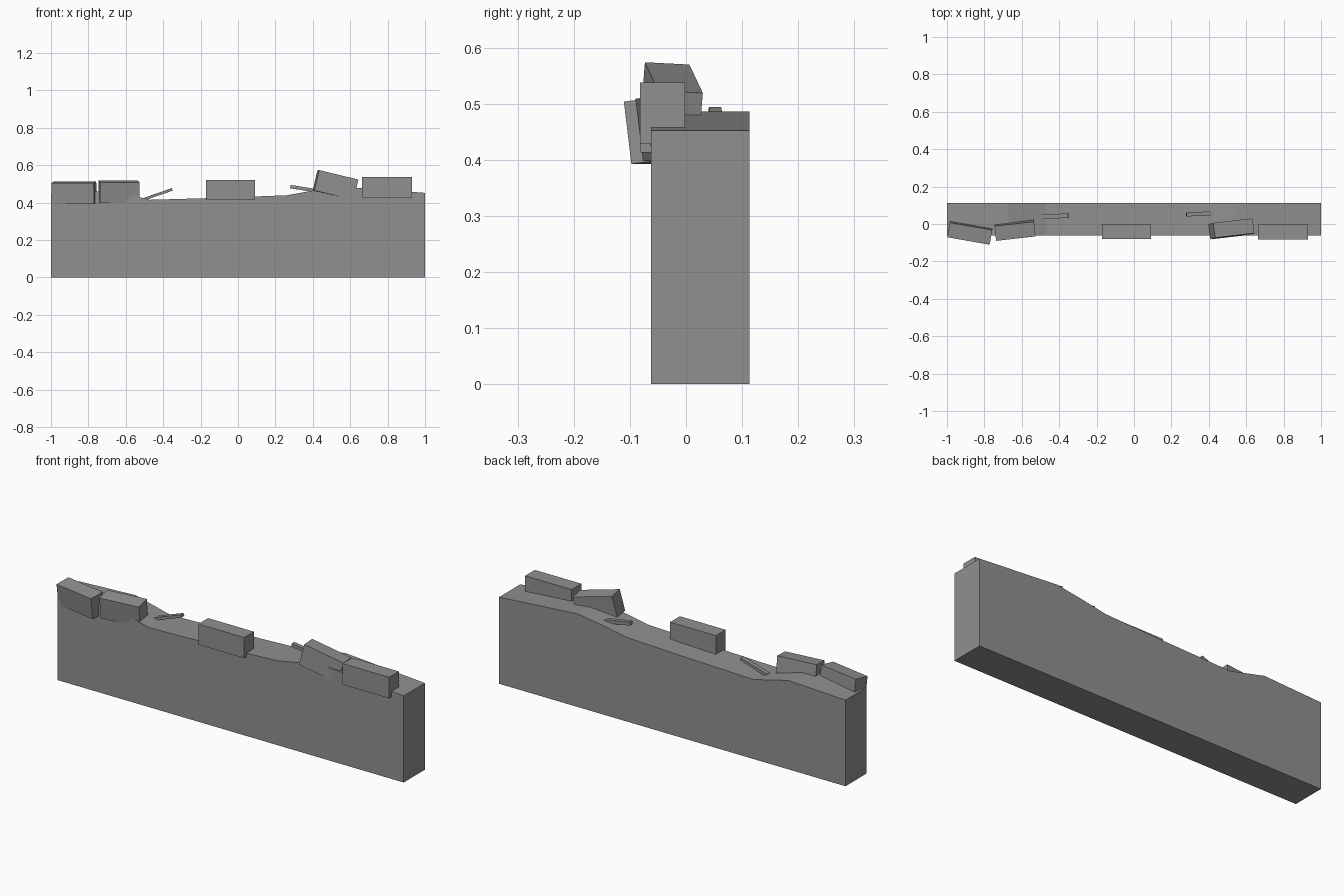
import bpy, bmesh
from math import radians
from mathutils import Euler

cube = bpy.data.objects.get("Cube")
if cube:
    bpy.data.objects.remove(cube, do_unlink=True)

# Single stone colour
stone = bpy.data.materials.new("stone_grey")
stone.use_nodes = True
grey = (0.28, 0.28, 0.28, 1)
stone.diffuse_color = grey
stone.node_tree.nodes["Principled BSDF"].inputs["Base Color"].default_value = grey


def add_object(name, bm):
    bmesh.ops.recalc_face_normals(bm, faces=bm.faces)
    mesh = bpy.data.meshes.new(name)
    bm.to_mesh(mesh)
    bm.free()
    mesh.materials.append(stone)
    obj = bpy.data.objects.new(name, mesh)
    bpy.context.collection.objects.link(obj)
    return obj


def block(name, centre, size, turn=(0, 0, 0)):
    bm = bmesh.new()
    bmesh.ops.create_cube(bm, size=1)
    bmesh.ops.scale(bm, vec=size, verts=bm.verts)
    obj = add_object(name, bm)
    obj.location = centre
    obj.rotation_euler = Euler([radians(a) for a in turn])
    return obj


# Wall body: worn top outline extruded through the thickness
outline = [(-1, 0), (1, 0), (1, 0.452), (0.545, 0.486), (0.4, 0.464),
           (0.26, 0.439), (-0.08, 0.426), (-0.47, 0.415),
           (-0.67, 0.464), (-1, 0.449)]
bm = bmesh.new()
face = bm.faces.new([bm.verts.new((x, -0.062, z)) for x, z in outline])
side = bmesh.ops.extrude_face_region(bm, geom=[face])
moved = [v for v in side["geom"] if isinstance(v, bmesh.types.BMVert)]
bmesh.ops.translate(bm, verts=moved, vec=(0, 0.175, 0))
add_object("wall", bm)

# Loose bricks along the front edge
block("brick_far_right", (-0.877, -0.045, 0.453), (0.23, 0.08, 0.112), (7, 0, -10))
block("brick_right", (-0.637, -0.032, 0.458), (0.212, 0.08, 0.112), (7, 0, 6.5))
block("brick_middle", (-0.04, -0.041, 0.467), (0.264, 0.08, 0.108))
block("brick_left", (0.521, -0.026, 0.492), (0.217, 0.08, 0.112), (-3, 13.5, 6.5))
block("brick_far_left", (0.796, -0.042, 0.483), (0.268, 0.08, 0.11))

# Thin broken chips on the worn top
block("chip_right", (-0.425, 0.041, 0.445), (0.155, 0.024, 0.014), (0, -19, 3))
block("chip_left", (0.352, 0.054, 0.474), (0.145, 0.022, 0.018), (0, 9, 2))
